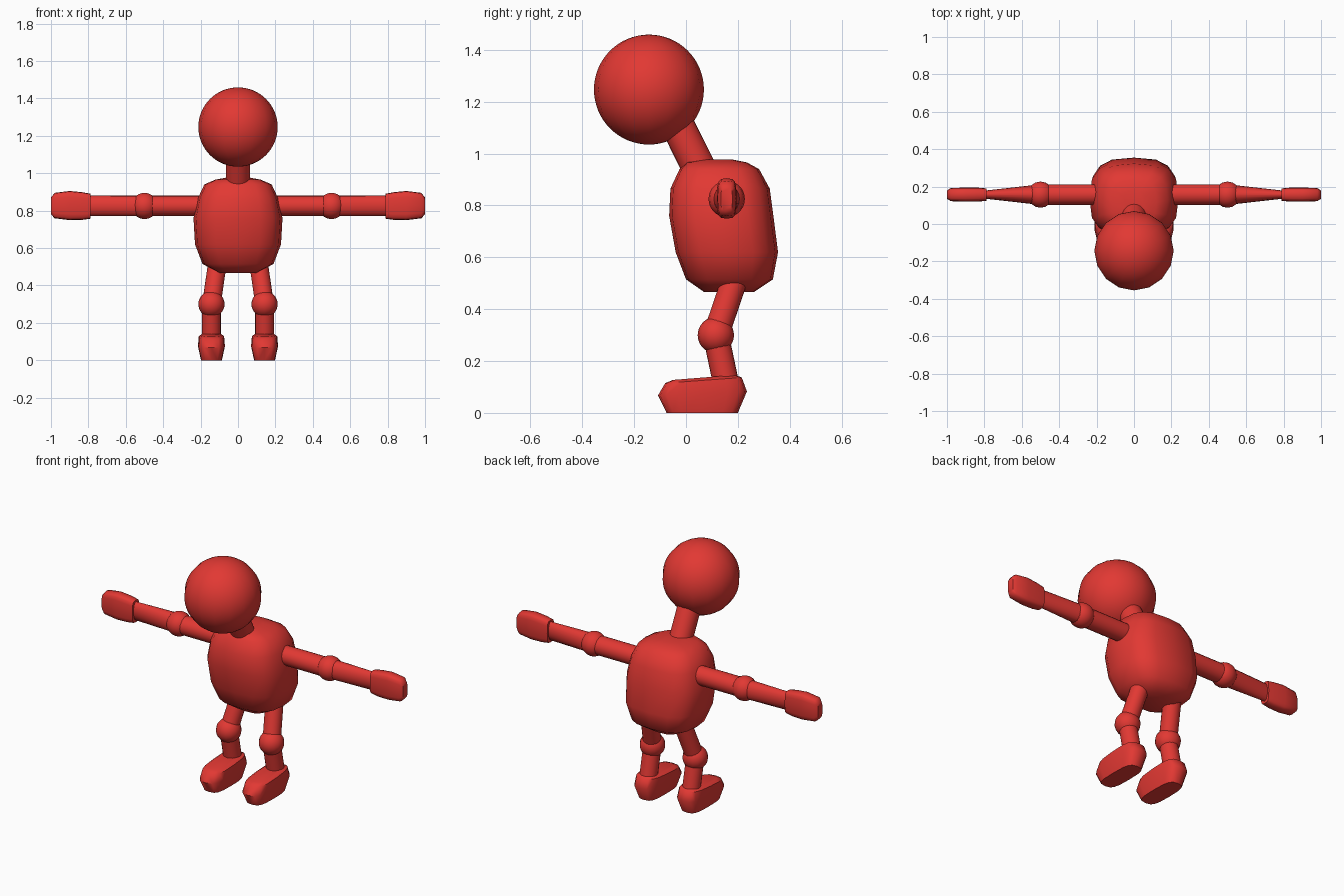
import bpy, bmesh, math
from mathutils import Vector, Matrix

if "Cube" in bpy.data.objects:
    bpy.data.objects.remove(bpy.data.objects["Cube"])

red = bpy.data.materials.new("red")
red.diffuse_color = (0.76, 0.04, 0.033, 1)
red.use_nodes = True
red.node_tree.nodes["Principled BSDF"].inputs["Base Color"].default_value = red.diffuse_color


def finish(name, bm, angle=60):
    bmesh.ops.recalc_face_normals(bm, faces=bm.faces)
    me = bpy.data.meshes.new(name)
    bm.to_mesh(me)
    bm.free()
    ob = bpy.data.objects.new(name, me)
    bpy.context.collection.objects.link(ob)
    me.materials.append(red)
    bpy.ops.object.select_all(action='DESELECT')
    ob.select_set(True)
    bpy.context.view_layer.objects.active = ob
    bpy.ops.object.shade_smooth_by_angle(angle=math.radians(angle))
    return ob


def ball(name, centre, r, segs=16, rings=16):
    bm = bmesh.new()
    bmesh.ops.create_uvsphere(bm, u_segments=segs, v_segments=rings, radius=r,
                              matrix=Matrix.Translation(centre))
    finish(name, bm)


def rod(name, a, b, r):
    a, b = Vector(a), Vector(b)
    d = b - a
    m = Matrix.Translation((a + b) / 2) @ d.to_track_quat('Z', 'Y').to_matrix().to_4x4()
    bm = bmesh.new()
    bmesh.ops.create_cone(bm, cap_ends=True, segments=20, radius1=r, radius2=r,
                          depth=d.length, matrix=m)
    finish(name, bm)


def loft(name, rings, place, power=0.6, n=16, angle=60):
    """Skin rounded-box rings (t, half_u, v_min, v_max); place maps (u, v, t) to space."""
    bm = bmesh.new()
    loops = []
    for t, hu, v0, v1 in rings:
        loop = []
        for i in range(n):
            a = 2 * math.pi * i / n
            c, s = math.cos(a), math.sin(a)
            u = hu * math.copysign(abs(c) ** power, c)
            v = (v0 + v1) / 2 + (v1 - v0) / 2 * math.copysign(abs(s) ** power, s)
            loop.append(bm.verts.new(place(u, v, t)))
        loops.append(loop)
    for p, q in zip(loops, loops[1:]):
        for i in range(n):
            j = (i + 1) % n
            bm.faces.new((p[i], p[j], q[j], q[i]))
    bm.faces.new(loops[0])
    bm.faces.new(loops[-1])
    finish(name, bm, angle)


# Body, neck and head
loft("torso", [(0.466, 0.10, 0.07, 0.262), (0.515, 0.19, 0.0, 0.335),
               (0.62, 0.23, -0.04, 0.355), (0.76, 0.238, -0.065, 0.337),
               (0.865, 0.215, -0.06, 0.323), (0.94, 0.18, -0.025, 0.282),
               (0.966, 0.12, 0.0, 0.235), (0.977, 0.06, 0.06, 0.18)],
     lambda u, v, t: (u, v, t), power=0.7)
rod("neck", (0, 0.057, 0.93), (0, -0.065, 1.175), 0.065)
ball("head", (0, -0.143, 1.247), 0.212, 16, 32)

AY, AZ = 0.157, 0.825
for side, s in (("left", 1), ("right", -1)):
    # Arm: upper arm, elbow, flattening forearm, hand
    along_x = lambda u, v, t: (s * t, AY + u, AZ + v)
    rod(side + "_upper_arm", (s * 0.19, AY, AZ), (s * 0.5, AY, AZ), 0.055)
    ball(side + "_elbow", (s * 0.5, AY, AZ), 0.07)
    loft(side + "_forearm", [(0.5, 0.055, -0.055, 0.055), (0.81, 0.02, -0.055, 0.055)],
         along_x, power=1, n=20)
    loft(side + "_hand", [(0.788, 0.033, -0.068, 0.065), (0.83, 0.037, -0.074, 0.073),
                          (0.90, 0.038, -0.076, 0.08), (0.98, 0.035, -0.066, 0.07),
                          (1.0, 0.022, -0.045, 0.045)],
         along_x, power=0.55, angle=50)
    # Leg: thigh, knee, shin, foot
    knee = (s * 0.142, 0.115, 0.30)
    rod(side + "_thigh", (s * 0.11, 0.19, 0.52), knee, 0.05)
    ball(side + "_knee", knee, 0.07)
    rod(side + "_shin", knee, (s * 0.142, 0.153, 0.12), 0.05)
    loft(side + "_foot", [(0, 0.056, -0.075, 0.20), (0.075, 0.072, -0.108, 0.235),
                          (0.125, 0.068, -0.08, 0.215), (0.136, 0.05, -0.05, 0.19)],
         lambda u, v, t: (s * (0.142 + u), v, t + (v - 0.06) * 0.08 * t / 0.136),
         power=0.6, angle=50)
